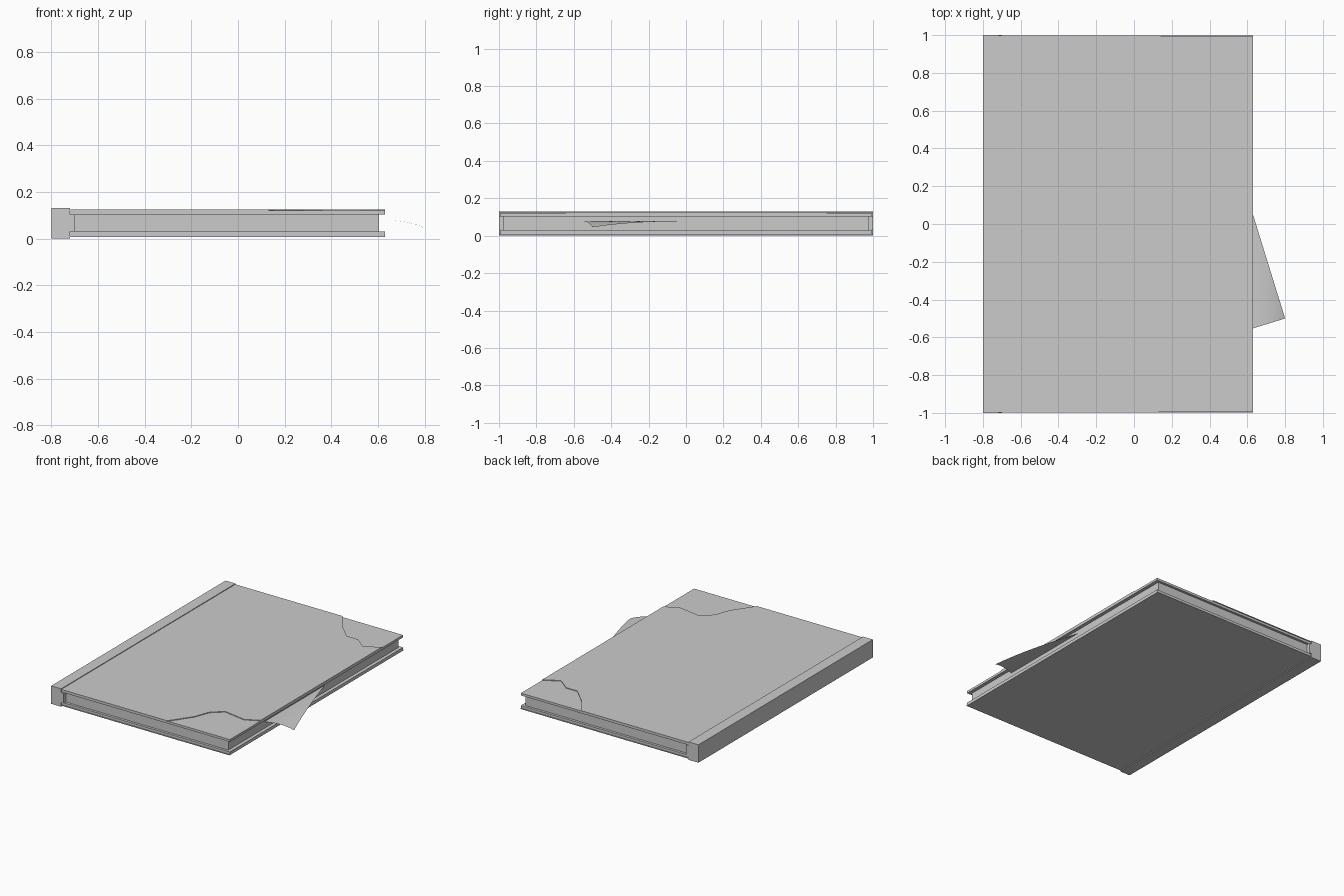
import bpy, bmesh
from mathutils import Vector

if "Cube" in bpy.data.objects:
    bpy.data.objects.remove(bpy.data.objects["Cube"])


def prism(name, points, extrude):
    """Extrude a planar outline along a vector into a closed solid."""
    bm = bmesh.new()
    face = bm.faces.new([bm.verts.new(p) for p in points])
    ext = bmesh.ops.extrude_face_region(bm, geom=[face], use_keep_orig=True)
    moved = [g for g in ext["geom"] if isinstance(g, bmesh.types.BMVert)]
    bmesh.ops.translate(bm, verts=moved, vec=Vector(extrude))
    bmesh.ops.recalc_face_normals(bm, faces=bm.faces)
    return finish(name, bm)


def finish(name, bm):
    mesh = bpy.data.meshes.new(name)
    bm.to_mesh(mesh)
    bm.free()
    obj = bpy.data.objects.new(name, mesh)
    bpy.context.collection.objects.link(obj)
    return obj


def slab(name, x0, x1, half_y, z0, z1):
    outline = [(x0, -half_y, z0), (x1, -half_y, z0), (x1, half_y, z0), (x0, half_y, z0)]
    return prism(name, outline, (0, 0, z1 - z0))


# Spine: stepped profile, with a tongue that meets the pages
spine = [(-0.80, 0), (-0.72, 0), (-0.72, 0.03), (-0.70, 0.03),
         (-0.70, 0.103), (-0.72, 0.103), (-0.72, 0.13), (-0.80, 0.13)]
prism("spine", [(x, -1, z) for x, z in spine], (0, 2, 0))

# Page block, inset from the covers
slab("page_block", -0.70, 0.605, 0.975, 0.03, 0.103)

# Cover boards
slab("bottom_board", -0.72, 0.63, 0.993, 0.012, 0.03)
slab("top_board", -0.72, 0.63, 0.993, 0.103, 0.12)

# Outer cover skins; the top one is torn away at two corners
slab("bottom_skin", -0.72, 0.63, 0.998, 0.007, 0.012)
front_tear = [(0.13, -0.998), (0.24, -0.84), (0.28, -0.73), (0.36, -0.66),
              (0.53, -0.69), (0.63, -0.64)]
back_tear = [(0.63, 0.75), (0.52, 0.69), (0.43, 0.76), (0.34, 0.76),
             (0.23, 0.87), (0.14, 0.998)]
skin = [(-0.72, -0.998)] + front_tear + back_tear + [(-0.72, 0.998)]
prism("top_skin", [(x, y, 0.12) for x, y in skin], (0, 0, 0.005))

# Loose page: slanted sheet with its outer corner curling down
tip = Vector((0.80, -0.50))
long_dir = Vector((-0.17, 0.55)).normalized()
short_dir = Vector((-0.55, -0.17)).normalized()
n, m = 16, 8
bm = bmesh.new()
grid = []
for i in range(n + 1):
    row = []
    for j in range(m + 1):
        # Collapse the sheet towards the line hidden inside the page block
        p = tip + long_dir * (0.66 * i / n) + short_dir * (0.21 * (1 - i / n) * j / m)
        bend = max(0.0, (p.x - 0.605) / 0.195)
        row.append(bm.verts.new((p.x, p.y, 0.078 - 0.033 * bend ** 3)))
    grid.append(row)
for i in range(n):
    for j in range(m):
        bm.faces.new((grid[i][j], grid[i + 1][j], grid[i + 1][j + 1], grid[i][j + 1]))
bmesh.ops.remove_doubles(bm, verts=bm.verts, dist=0.0001)
bmesh.ops.recalc_face_normals(bm, faces=bm.faces)
for f in bm.faces:
    f.smooth = True
finish("loose_page", bm)
